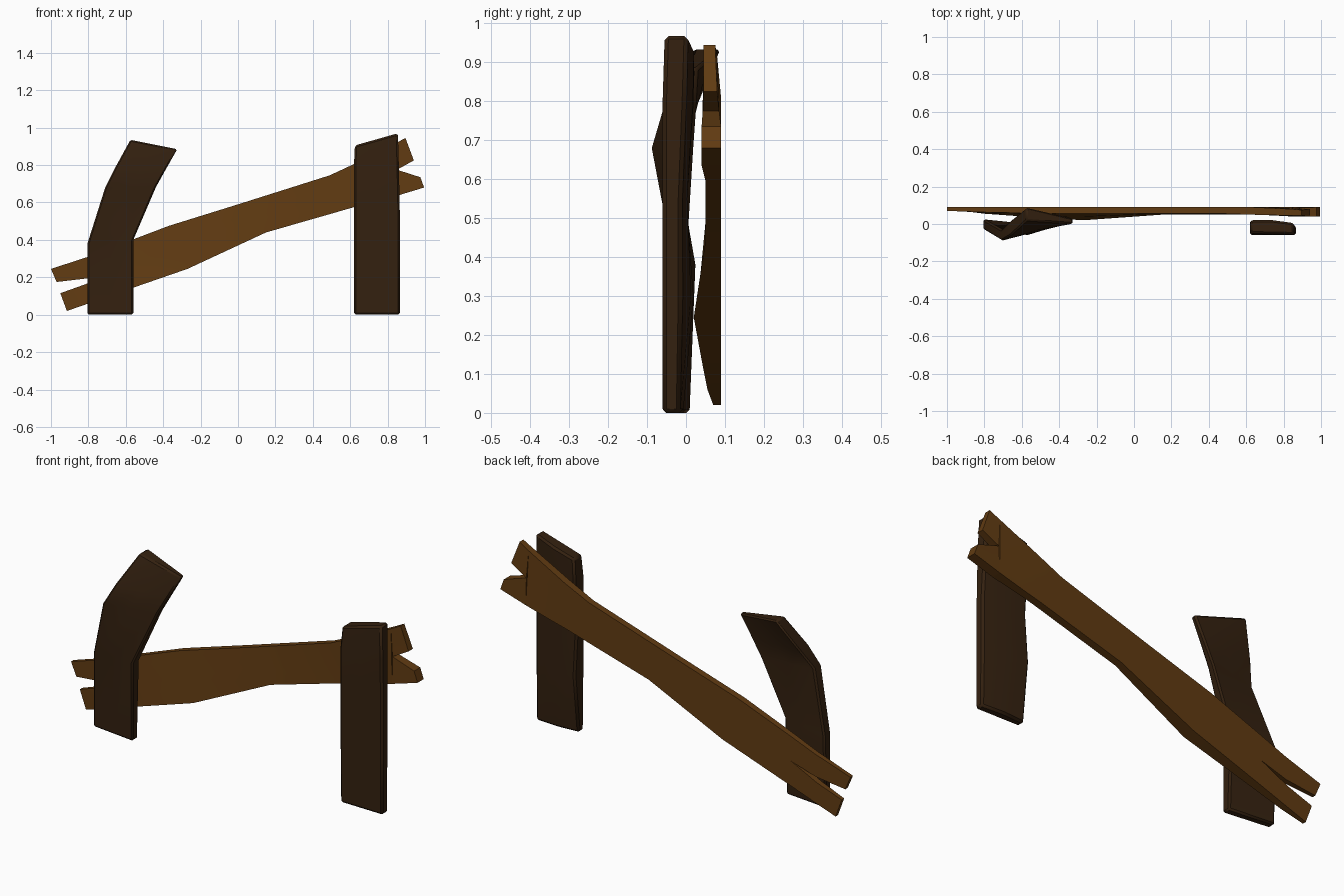
import bpy
import bmesh
from math import radians
from mathutils import Vector

default_cube = bpy.data.objects.get("Cube")
if default_cube:
    bpy.data.objects.remove(default_cube, do_unlink=True)


def make_material(name, colour):
    material = bpy.data.materials.new(name)
    material.use_nodes = True
    material.diffuse_color = colour
    shader = material.node_tree.nodes["Principled BSDF"]
    shader.inputs["Base Color"].default_value = colour
    shader.inputs["Roughness"].default_value = 0.9
    return material


dark_wood = make_material("dark wood", (0.034, 0.015, 0.005, 1))
brown_wood = make_material("brown wood", (0.12, 0.044, 0.006, 1))


def make_board(name, rows, material, crown=0.0, bevel=0.0):
    """Loft a board; each row holds edge A (x, z), edge B (x, z),
    the front y at A and B, and the back y at A and B."""
    bm = bmesh.new()
    rings = []
    for ax, az, bx, bz, front_a, front_b, back_a, back_b in rows:
        fa, fb = Vector((ax, front_a, az)), Vector((bx, front_b, bz))
        ba, bb = Vector((ax, back_a, az)), Vector((bx, back_b, bz))
        back_mid = (ba + bb) / 2 + Vector((0, crown, 0))
        ring = (fa, (fa + fb) / 2, fb, bb, back_mid, ba)
        rings.append([bm.verts.new(point) for point in ring])
    for low, high in zip(rings, rings[1:]):
        for i in range(len(low)):
            j = (i + 1) % len(low)
            bm.faces.new((low[i], low[j], high[j], high[i]))
    bm.faces.new(rings[0])
    bm.faces.new(rings[-1])
    bmesh.ops.recalc_face_normals(bm, faces=bm.faces)
    mesh = bpy.data.meshes.new(name)
    bm.to_mesh(mesh)
    bm.free()
    mesh.materials.append(material)
    board = bpy.data.objects.new(name, mesh)
    bpy.context.collection.objects.link(board)
    if bevel:
        modifier = board.modifiers.new("worn edges", "BEVEL")
        modifier.width = bevel
        modifier.segments = 1
        modifier.angle_limit = radians(50)
    bpy.ops.object.select_all(action="DESELECT")
    board.select_set(True)
    bpy.context.view_layer.objects.active = board
    bpy.ops.object.shade_smooth_by_angle(angle=radians(30))
    return board


# Bent, twisted post
make_board("bent_post", [
    (-.805, 0, -.56, 0, -.03, -.06, .01, -.015),
    (-.805, .38, -.56, .4, -.03, -.06, .025, 0),
    (-.71, .68, -.44, .68, -.09, -.02, -.03, .02),
    (-.66, .78, -.39, .77, -.06, -.01, .02, .025),
    (-.575, .935, -.325, .885, .02, 0, .09, .03),
], dark_wood, bevel=.008)

# Upright post
make_board("upright_post", [
    (.62, 0, .865, 0, -.055, -.06, -.015, -.015),
    (.62, .3, .865, .3, -.06, -.06, .02, -.01),
    (.62, .55, .865, .55, -.06, -.06, 0, -.01),
    (.62, .8, .86, .8, -.06, -.06, .02, 0),
    (.625, .905, .855, .97, -.05, -.055, .02, .005),
], dark_wood, crown=.008, bevel=.01)

# Slanting rail, thickest along its lower edge
BACK = (.09, .09)
make_board("rail_middle", [
    (-.66, .365, -.66, .11, .06, .045, *BACK),
    (-.37, .475, -.27, .245, .055, .02, *BACK),
    (0, .59, .15, .44, .055, .05, *BACK),
    (.49, .745, .62, .575, .055, .05, *BACK),
    (.63, .81, .7, .595, .05, .05, *BACK),
    (.84, .915, .85, .636, .045, .04, .08, .09),
], brown_wood)

# Split ends of the rail
make_board("rail_upper_right_prong", [
    (.84, .915, .85, .775, .045, .043, .08, .085),
    (.895, .945, .94, .825, .045, .045, .075, .08),
], brown_wood)
make_board("rail_lower_right_prong", [
    (.85, .775, .85, .636, .043, .04, .085, .09),
    (.975, .735, .995, .68, .04, .04, *BACK),
], brown_wood)
make_board("rail_upper_left_prong", [
    (-.66, .365, -.66, .238, .06, .053, *BACK),
    (-.8, .31, -.8, .195, .063, .06, *BACK),
    (-1, .245, -.97, .175, .07, .07, *BACK),
], brown_wood)
make_board("rail_lower_left_prong", [
    (-.66, .238, -.66, .11, .053, .045, *BACK),
    (-.81, .165, -.8, .06, .06, .055, *BACK),
    (-.95, .115, -.915, .02, .07, .07, *BACK),
], brown_wood)
